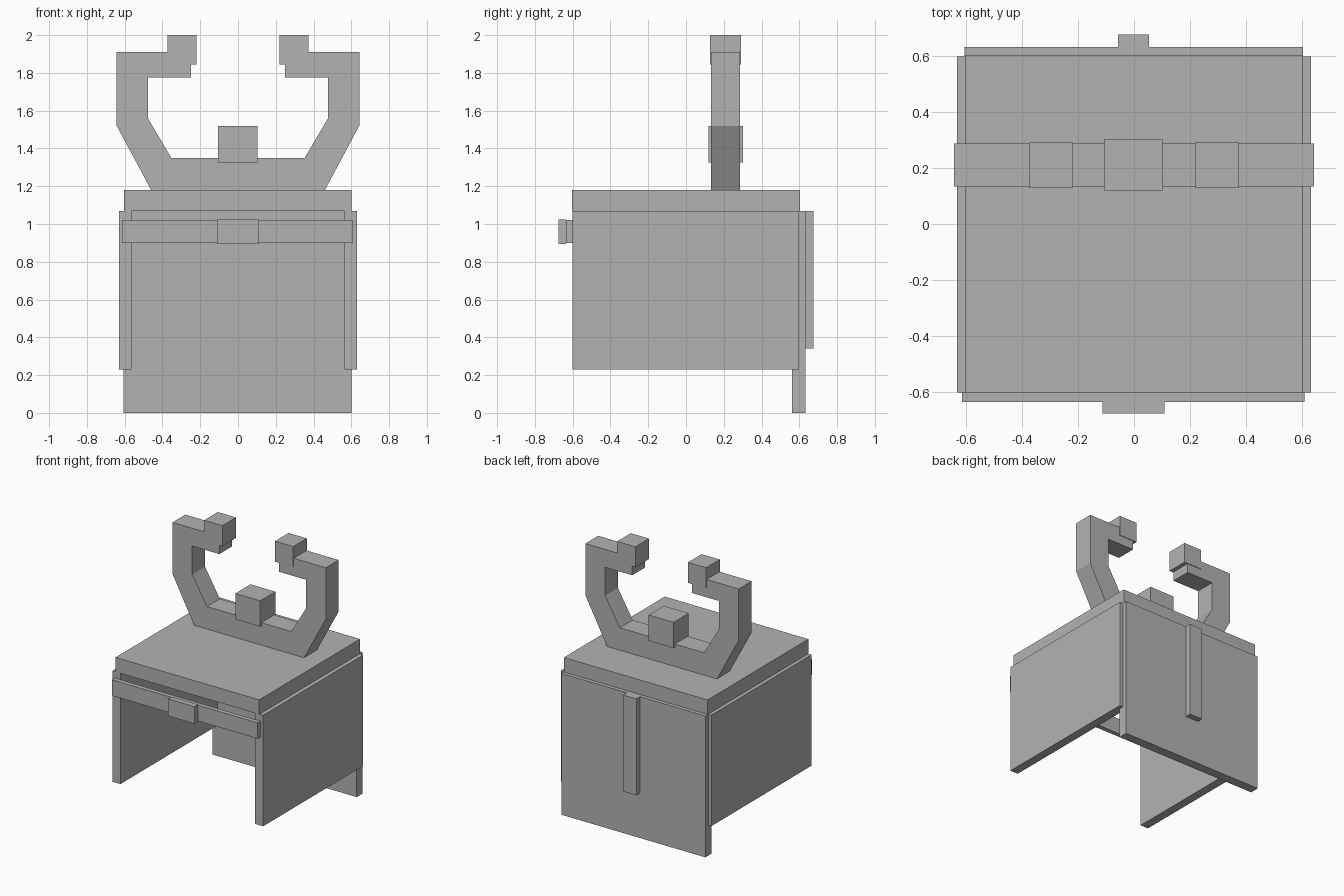
import bpy
import bmesh

if "Cube" in bpy.data.objects:
    bpy.data.objects.remove(bpy.data.objects["Cube"], do_unlink=True)

# One plain grey material
grey = bpy.data.materials.new("plain grey")
grey.use_nodes = True
tone = (0.45, 0.45, 0.45, 1)
grey.diffuse_color = tone
grey.node_tree.nodes["Principled BSDF"].inputs["Base Color"].default_value = tone


def prism(name, outline, y0, y1):
    """Extrude an x-z outline from y0 to y1."""
    bm = bmesh.new()
    face = bm.faces.new([bm.verts.new((x, y0, z)) for x, z in outline])
    ext = bmesh.ops.extrude_face_region(bm, geom=[face])
    moved = [v for v in ext["geom"] if isinstance(v, bmesh.types.BMVert)]
    bmesh.ops.translate(bm, verts=moved, vec=(0, y1 - y0, 0))
    bmesh.ops.recalc_face_normals(bm, faces=bm.faces)
    mesh = bpy.data.meshes.new(name)
    bm.to_mesh(mesh)
    bm.free()
    mesh.materials.append(grey)
    obj = bpy.data.objects.new(name, mesh)
    bpy.context.collection.objects.link(obj)
    return obj


def box(name, x, y, z):
    return prism(name, [(x[0], z[0]), (x[1], z[0]), (x[1], z[1]), (x[0], z[1])], *y)


# Helmet shell: top, back and hanging cheek plates
box("top_plate", (-0.603, 0.6), (-0.603, 0.603), (1.07, 1.18))
box("back_plate", (-0.605, 0.602), (0.56, 0.632), (0, 1.07))
box("back_ridge", (-0.057, 0.054), (0.632, 0.676), (0.34, 1.07))
for side, s in (("left", 1), ("right", -1)):
    box(side + "_side_plate", sorted((s * 0.564, s * 0.631)), (-0.6, 0.597), (0.23, 1.07))

# Brow band with its central block
box("brow_band", (-0.613, 0.608), (-0.634, -0.6), (0.9, 1.02))
box("brow_block", (-0.112, 0.108), (-0.676, -0.634), (0.895, 1.025))

# Horned crest: half outline mirrored about the middle
half = [(0.46, 1.18), (0.642, 1.52), (0.642, 1.91), (0.25, 1.91),
        (0.25, 1.775), (0.477, 1.775), (0.477, 1.56), (0.353, 1.35)]
prism("horned_crest", half + [(-x, z) for x, z in reversed(half)], 0.133, 0.287)
box("crest_block", (-0.107, 0.102), (0.12, 0.302), (1.325, 1.52))
for side, s in (("left", 1), ("right", -1)):
    box(side + "_horn_tip", sorted((s * 0.22, s * 0.373)), (0.128, 0.291), (1.845, 2.0))
